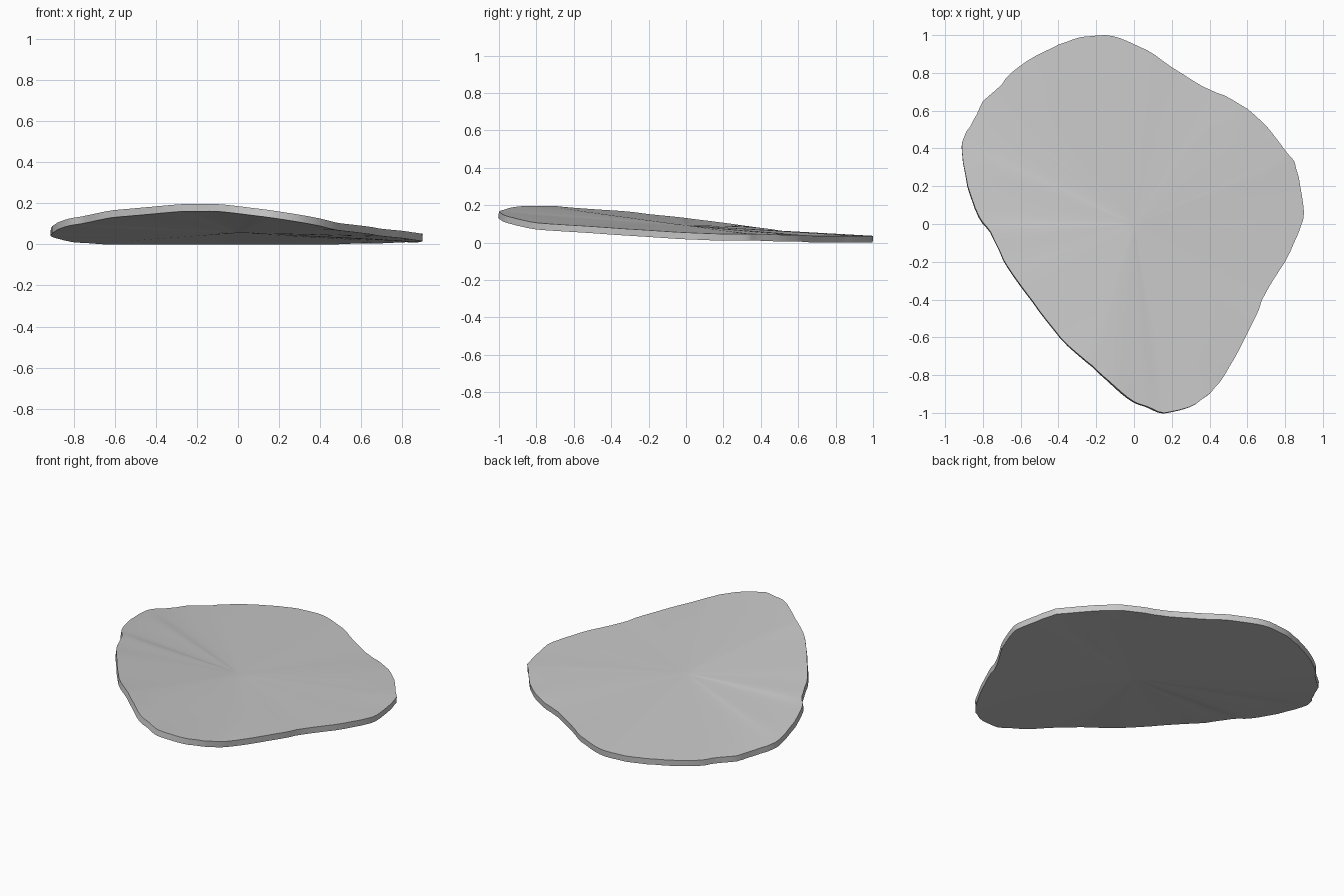
import bpy
import bmesh
import math
import random
from mathutils import Vector

cube = bpy.data.objects.get("Cube")
if cube:
    bpy.data.objects.remove(cube, do_unlink=True)

random.seed(4)
THICKNESS = 0.036
RINGS = 14

# Upper rim of the slab: x, y and height, running round from the back
RIM = [
    (-.15, 1, .04), (-.28, .99, .04), (-.4, .95, .04), (-.52, .89, .04),
    (-.65, .8, .04), (-.72, .72, .045), (-.8, .65, .05), (-.85, .55, .06),
    (-.9, .46, .075), (-.91, .38, .085), (-.88, .2, .11), (-.82, .04, .13),
    (-.76, -.04, .14), (-.69, -.19, .155), (-.61, -.31, .17), (-.5, -.46, .18),
    (-.39, -.6, .19), (-.27, -.71, .2), (-.2, -.77, .2), (-.1, -.86, .2),
    (0, -.94, .19), (.08, -.97, .18), (.16, -1, .17), (.29, -.97, .15),
    (.4, -.9, .13), (.48, -.8, .11), (.56, -.66, .1), (.64, -.5, .09),
    (.7, -.36, .08), (.8, -.2, .07), (.87, -.05, .06), (.9, .06, .055),
    (.88, .2, .05), (.85, .33, .05), (.8, .39, .05), (.7, .52, .045),
    (.6, .61, .045), (.48, .68, .04), (.36, .73, .04), (.2, .83, .04),
    (.07, .92, .04), (-.04, .97, .04),
]


def smooth_loop(points, steps):
    """Closed Catmull-Rom curve through the points, with slight chipping."""
    pts = [Vector(p) for p in points]
    n = len(pts)
    out = []
    for i in range(n):
        a, b, c, d = (pts[(i + k) % n] for k in (-1, 0, 1, 2))
        for s in range(steps):
            t = s / steps
            p = 0.5 * (2 * b + (c - a) * t + (2 * a - 5 * b + 4 * c - d) * t ** 2
                       + (3 * b - a - 3 * c + d) * t ** 3)
            if s:
                chip = random.uniform(-0.004, 0.002)
                p.x *= 1 + chip
                p.y *= 1 + chip
            out.append(p)
    return out


def make_material(name, value):
    mat = bpy.data.materials.new(name)
    mat.use_nodes = True
    colour = (value, value, value, 1)
    mat.diffuse_color = colour
    bsdf = mat.node_tree.nodes["Principled BSDF"]
    bsdf.inputs["Base Color"].default_value = colour
    bsdf.inputs["Roughness"].default_value = 0.8
    return mat


# Upper surface: concentric rings shrinking to the middle
rim = smooth_loop(RIM, 3)
count = len(rim)
middle = sum(p.z for p in rim) / count
bm = bmesh.new()
rings = []
for r in range(RINGS):
    t = 1 - r / RINGS
    rings.append([bm.verts.new((p.x * t, p.y * t, middle + (p.z - middle) * t))
                  for p in rim])
centre = bm.verts.new((0, 0, middle))
for outer, inner in zip(rings, rings[1:]):
    for i in range(count):
        j = (i + 1) % count
        bm.faces.new((outer[i], outer[j], inner[j], inner[i]))
for i in range(count):
    bm.faces.new((rings[-1][i], rings[-1][(i + 1) % count], centre))

# Relax the heights inside the fixed rim into a gentle warp
inside = [v for ring in rings[1:] for v in ring] + [centre]
for _ in range(60):
    bmesh.ops.smooth_vert(bm, verts=inside, factor=0.5, use_axis_z=True)
bmesh.ops.recalc_face_normals(bm, faces=bm.faces)
if centre.normal.z < 0:
    bmesh.ops.reverse_faces(bm, faces=bm.faces)
mesh = bpy.data.meshes.new("stone_slab")
bm.to_mesh(mesh)
bm.free()

slab = bpy.data.objects.new("stone_slab", mesh)
bpy.context.collection.objects.link(slab)
mesh.materials.append(make_material("stone_grey", 0.58))

# Even thickness below the warped surface
shell = slab.modifiers.new("thickness", "SOLIDIFY")
shell.thickness = THICKNESS
shell.offset = -1
bpy.context.view_layer.objects.active = slab
slab.select_set(True)
bpy.ops.object.modifier_apply(modifier=shell.name)

# Rest the lowest point on the ground
low = min(v.co.z for v in mesh.vertices)
for v in mesh.vertices:
    v.co.z -= low
bpy.ops.object.shade_smooth_by_angle(angle=math.radians(30))
